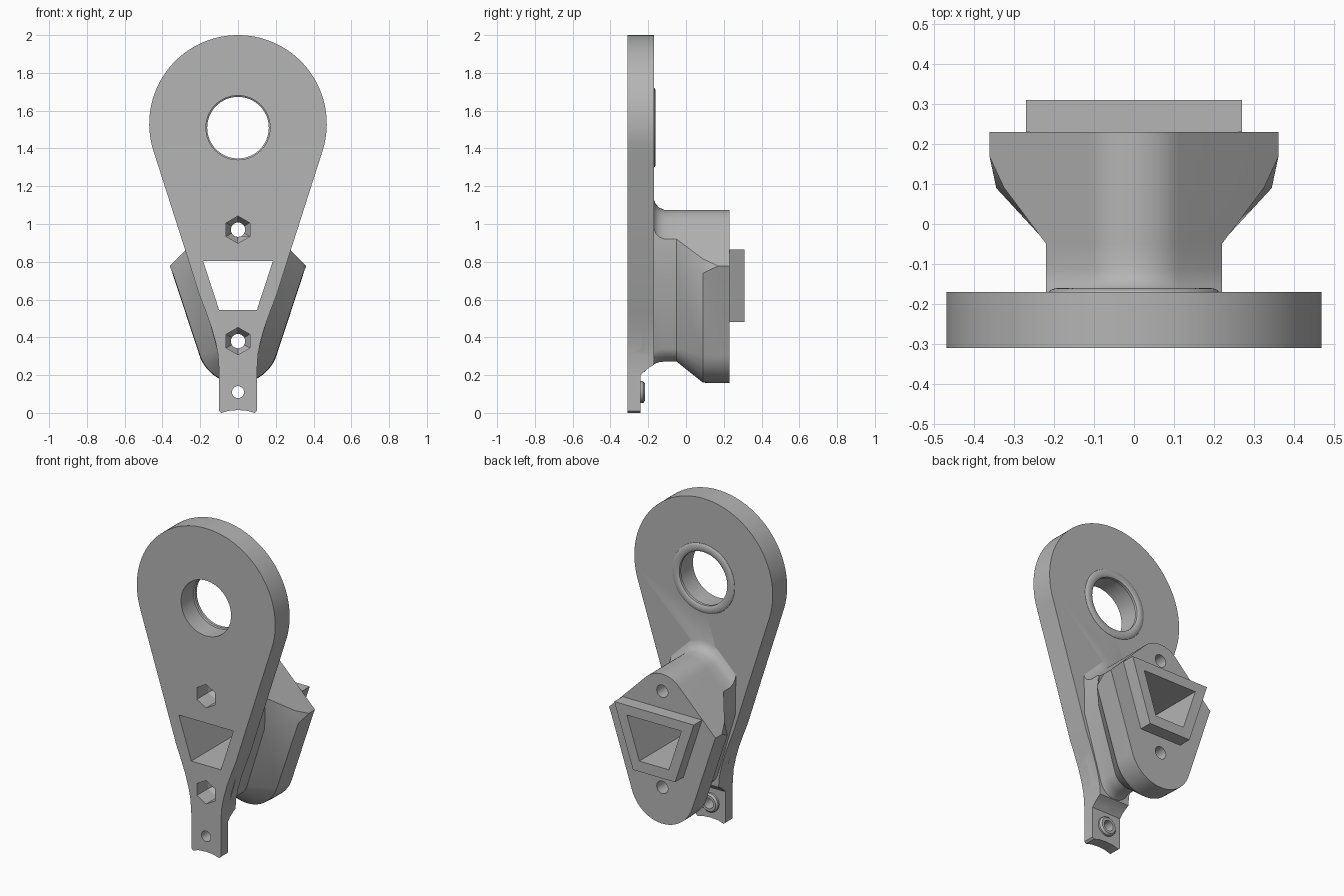
import bpy, bmesh
from math import sin, cos, pi, radians

if "Cube" in bpy.data.objects:
    bpy.data.objects.remove(bpy.data.objects["Cube"])

grey = bpy.data.materials.new("plain_grey")
grey.use_nodes = True
grey.diffuse_color = (0.46, 0.46, 0.46, 1)
grey.node_tree.nodes["Principled BSDF"].inputs["Base Color"].default_value = (0.46, 0.46, 0.46, 1)


def loft(name, sections):
    """Closed solid through rings that all have the same point count."""
    bm = bmesh.new()
    rings = [[bm.verts.new(p) for p in s] for s in sections]
    n = len(rings[0])
    for a, b in zip(rings, rings[1:]):
        for i in range(n):
            j = (i + 1) % n
            bm.faces.new((a[i], a[j], b[j], b[i]))
    bm.faces.new(rings[0])
    bm.faces.new(rings[-1])
    bmesh.ops.recalc_face_normals(bm, faces=bm.faces)
    # Twisted side quads become triangles so every face is flat
    bmesh.ops.triangulate(bm, faces=[f for f in bm.faces if len(f.verts) == 4])
    mesh = bpy.data.meshes.new(name)
    bm.to_mesh(mesh)
    bm.free()
    mesh.materials.append(grey)
    obj = bpy.data.objects.new(name, mesh)
    bpy.context.collection.objects.link(obj)
    return obj


def at(points, y):
    return [(x, y, z) for x, z in points]


def mirrored(half):
    """Full outline from a right half that runs from top centre to bottom centre."""
    return half + [(-x, z) for x, z in reversed(half) if x > 0.0001]


def arc(cz, r, a0, a1, n):
    return [(r * cos(a), cz + r * sin(a))
            for a in (radians(a0 + (a1 - a0) * i / n) for i in range(n + 1))]


def turned(name, z, profile, n=48):
    """Solid turned about a front-to-back axis, profile given as (y, radius)."""
    return loft(name, [at(arc(z, r, 90, 450 - 360 / n, n - 1), y) for y, r in profile])


def boolean(target, tool, operation):
    mod = target.modifiers.new(operation.lower(), "BOOLEAN")
    mod.operation = operation
    mod.solver = "EXACT"
    mod.object = tool
    bpy.context.view_layer.objects.active = target
    bpy.ops.object.modifier_apply(modifier=mod.name)
    bpy.data.objects.remove(tool)


# Teardrop plate with a slim lower tab
TILT = 17.7
plate_half = arc(1.53, 0.47, 90, -TILT, 32) + [
    (0.279, 0.86), (0.203, 0.62), (0.172, 0.54), (0.143, 0.46), (0.12, 0.38),
    (0.106, 0.31), (0.1, 0.22), (0.1, 0.01), (0.088, 0), (0.05, 0.011), (0, 0.015)]
outline = mirrored(plate_half)
bracket = loft("bracket", [at(outline, -0.31), at(outline, -0.17)])

# Thin the tab behind, with a curved run-out
relief = [(-0.24, -0.1), (-0.24, 0.2), (-0.22, 0.22), (-0.195, 0.24),
          (-0.165, 0.257), (-0.1, 0.257), (-0.1, -0.1)]
boolean(bracket, loft("tab_relief", [[(x, y, z) for y, z in relief] for x in (-0.3, 0.3)]),
        "DIFFERENCE")


# Rear block: roofed neck that flares to a wide mounting flange
def block_section(y, top_lift, drop, r, shoulder, side_top):
    bottom = arc(0.372 - drop, r, -TILT, -90, 12)
    bottom[-1] = (0, bottom[-1][1])
    peak = arc(0.918 + top_lift, 0.157, 90, 45, 8)
    peak[0] = (0, peak[0][1])
    roof_edge = (shoulder, 1.14 - shoulder + top_lift)
    return at(mirrored(peak + [roof_edge, side_top] + bottom), y)


neck, flange = (0.1, 0.22, (0.216, 0.73)), (0.215, 0.362, (0.354, 0.76))
block = loft("rear_block", [
    block_section(-0.235, 0.055, 0.067, *neck),
    block_section(-0.2, 0.055, 0.035, *neck),
    block_section(-0.17, 0.055, 0.015, *neck),
    block_section(-0.16, 0.03, 0.01, *neck),
    block_section(-0.143, 0.012, 0.004, *neck),
    block_section(-0.115, 0, 0, *neck),
    block_section(-0.05, 0, 0, *neck),
    block_section(0.09, 0, 0, 0.212, 0.325, (0.345, 0.74)),
    block_section(0.17, 0, 0, *flange),
    block_section(0.23, 0, 0, *flange)])
boolean(bracket, block, "UNION")

# Raised collar round the window
collar = mirrored([(0.27, 0.865), (0.143, 0.48)])
boolean(bracket, loft("window_collar", [at(collar, 0.2), at(collar, 0.31)]), "UNION")

# Rounded rim behind the large bore
bpy.ops.mesh.primitive_torus_add(
    major_radius=0.187, minor_radius=0.026, major_segments=64, minor_segments=16,
    location=(0, -0.172, 1.51), rotation=(pi / 2, 0, 0))
rim = bpy.context.object
rim.name = "bore_rim"
rim.scale = (1, 1, 0.45)
rim.data.materials.append(grey)
boolean(bracket, rim, "UNION")

# Stepped boss behind the tab hole
boolean(bracket, turned("tab_boss", 0.11, [(-0.26, 0.058), (-0.228, 0.058), (-0.218, 0.048)]),
        "UNION")

# Window, bore, bolt holes and hexagonal nut pockets
window = mirrored([(0.185, 0.805), (0.1, 0.545)])
cutters = [
    loft("window_cutter", [at(window, -0.5), at(window, 0.5)]),
    turned("bore_cutter", 1.51, [(-0.5, 0.17), (-0.19, 0.17), (-0.185, 0.163), (0, 0.163)], 64),
    turned("tab_hole_cutter", 0.11, [(-0.5, 0.032), (-0.1, 0.032)], 32)]
for z in (0.97, 0.38):
    cutters.append(turned("nut_cutter", z, [(-0.5, 0.072), (-0.2, 0.072), (-0.14, 0.036)], 6))
    cutters.append(turned("bolt_cutter", z, [(-0.5, 0.038), (0.5, 0.038)], 32))
for cutter in cutters:
    boolean(bracket, cutter, "DIFFERENCE")

# Smooth curved surfaces, keep crisp edges
bpy.ops.object.select_all(action="DESELECT")
bracket.select_set(True)
bpy.context.view_layer.objects.active = bracket
bpy.ops.object.shade_smooth_by_angle(angle=radians(25))
